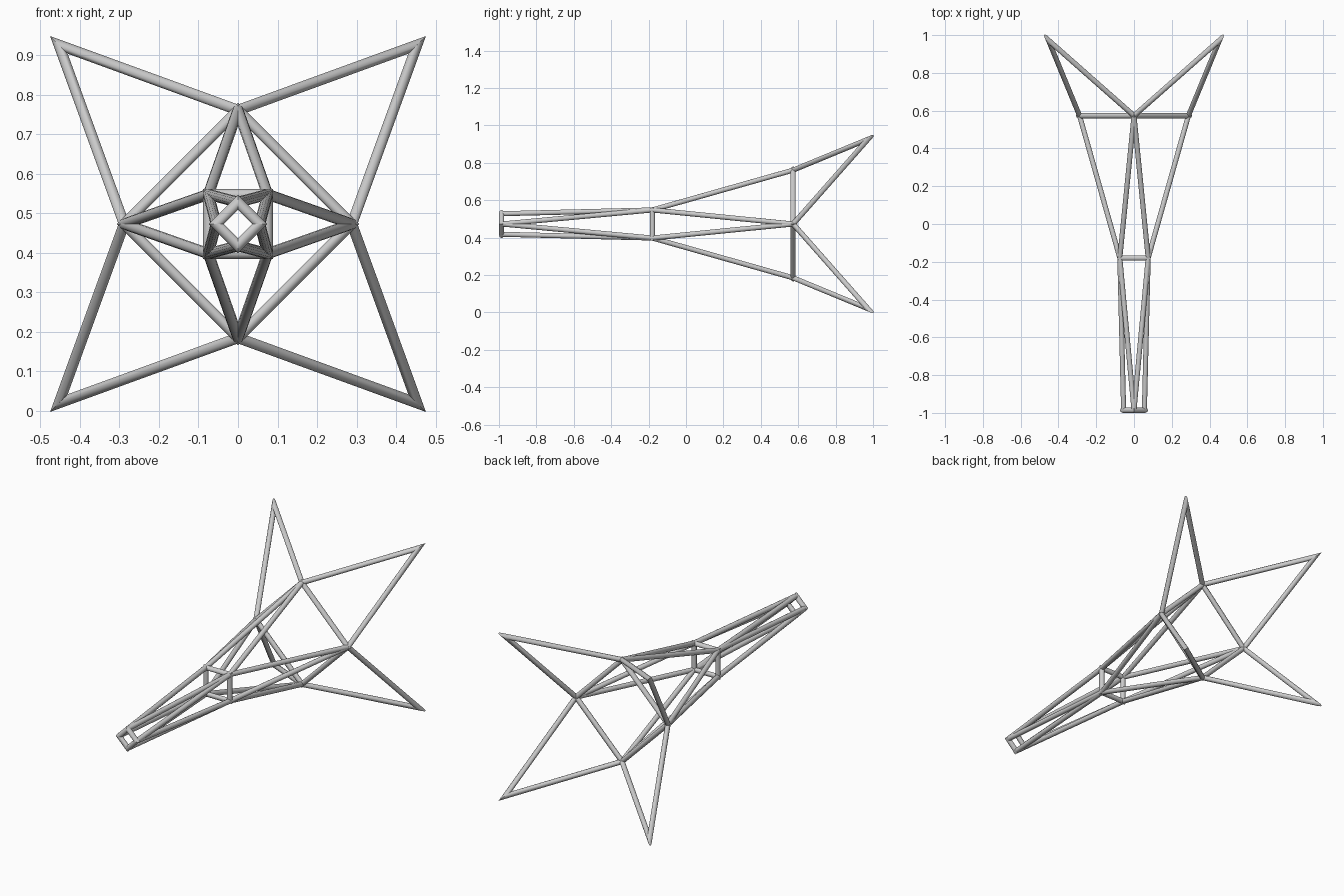
import bpy, bmesh
from math import pi, sin, cos, radians
from mathutils import Vector

if "Cube" in bpy.data.objects:
    bpy.data.objects.remove(bpy.data.objects["Cube"], do_unlink=True)

CENTRE_Z = 0.473
RADIUS = 0.0138
SIDES = 12

steel = bpy.data.materials.new("light_steel_grey")
steel.use_nodes = True
GREY = (0.6, 0.6, 0.6, 1)
steel.diffuse_color = GREY
steel.node_tree.nodes["Principled BSDF"].inputs["Base Color"].default_value = GREY


def diamond(r, y):
    """Four corners on the axes, starting at the top."""
    return [Vector((x * r, y, CENTRE_Z + z * r)) for x, z in ((0, 1), (1, 0), (0, -1), (-1, 0))]


def square(r, y):
    """Four corners on the diagonals, starting at upper left."""
    return [Vector((x * r, y, CENTRE_Z + z * r)) for x, z in ((1, 1), (1, -1), (-1, -1), (-1, 1))]


def weave(a, b):
    """Closed zigzag alternating between two rings."""
    return [p for pair in zip(a, b) for p in pair]


def tube_loop(name, points, mitre=True):
    """Closed loop of straight tubes, mitred at the corners or cut square."""
    bm = bmesh.new()
    n = len(points)
    dirs = [(points[(i + 1) % n] - points[i]).normalized() for i in range(n)]
    for i, d in enumerate(dirs):
        u = d.cross(Vector((0, 0, 1)) if abs(d.y) > 0.9 else Vector((0, 1, 0))).normalized()
        v = d.cross(u)
        ends = []
        for point, other in ((points[i], dirs[i - 1]), (points[(i + 1) % n], dirs[(i + 1) % n])):
            normal = (d + other).normalized() if mitre else d
            ring = []
            for k in range(SIDES):
                a = 2 * pi * (k + 0.5) / SIDES
                off = (u * cos(a) + v * sin(a)) * RADIUS
                ring.append(bm.verts.new(point + off - d * (off.dot(normal) / d.dot(normal))))
            ends.append(ring)
        for k in range(SIDES):
            j = (k + 1) % SIDES
            bm.faces.new((ends[0][k], ends[1][k], ends[1][j], ends[0][j]))
        # Close both ends so every tube is its own solid
        bm.faces.new(ends[0])
        bm.faces.new(ends[1][::-1])
    bmesh.ops.recalc_face_normals(bm, faces=bm.faces)
    mesh = bpy.data.meshes.new(name)
    bm.to_mesh(mesh)
    bm.free()
    mesh.materials.append(steel)
    obj = bpy.data.objects.new(name, mesh)
    bpy.context.collection.objects.link(obj)
    bpy.ops.object.select_all(action="DESELECT")
    obj.select_set(True)
    bpy.context.view_layer.objects.active = obj
    bpy.ops.object.shade_smooth_by_angle(angle=radians(35))


nose = diamond(0.055, -0.986)
waist = square(0.075, -0.18)
shoulder = diamond(0.288, 0.573)
tips = square(0.453, 0.973)

# Cross frames
tube_loop("nose_frame", nose)
tube_loop("waist_frame", waist)
tube_loop("shoulder_frame", shoulder)

# Long struts joining the frames
tube_loop("nose_struts", weave(nose, waist), mitre=False)
tube_loop("body_struts", weave(shoulder, waist), mitre=False)

# Four pointed fins
tube_loop("fin_struts", weave(shoulder, tips))
